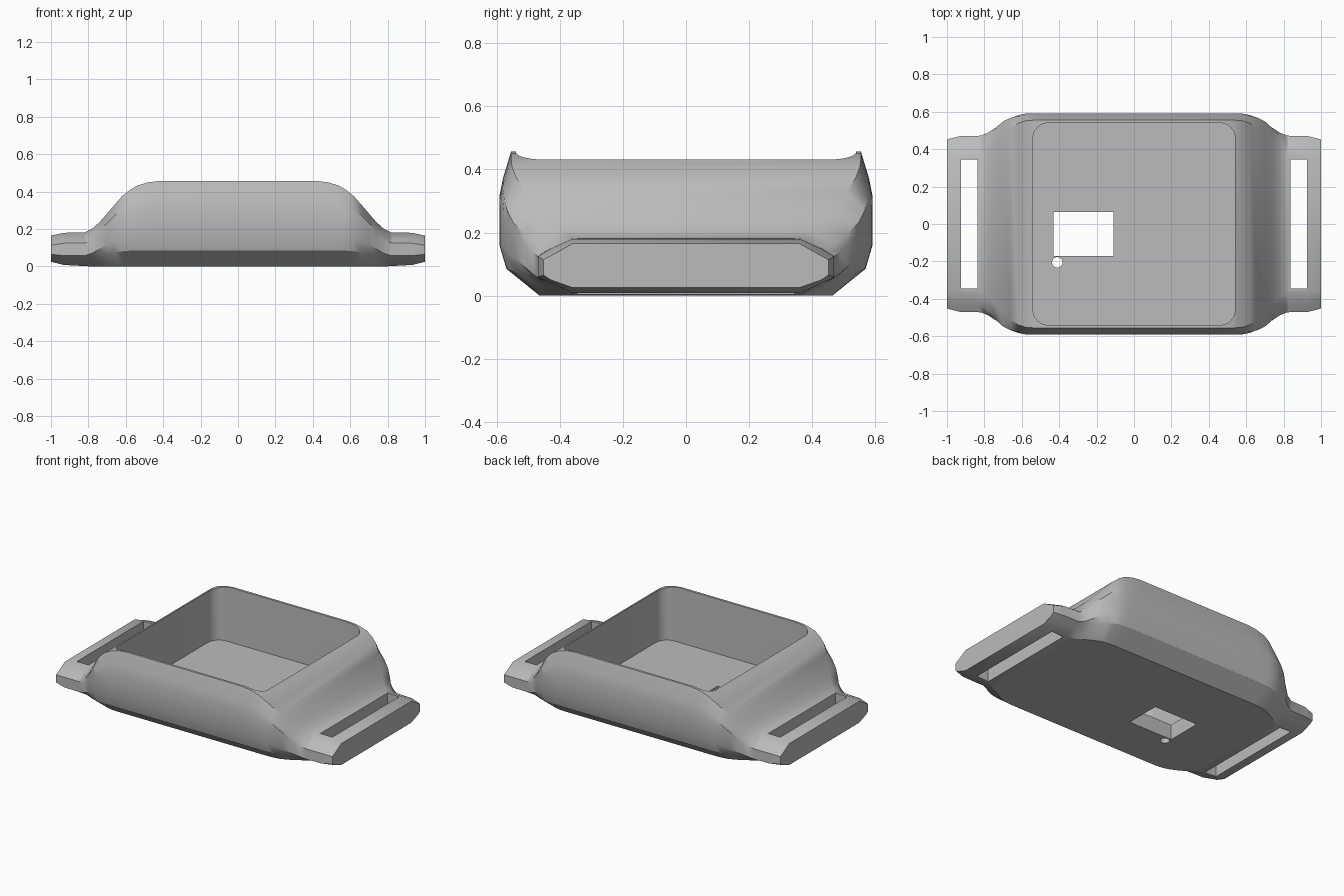
import bpy, bmesh, math
from mathutils import Matrix

cube = bpy.data.objects.get("Cube")
if cube:
    bpy.data.objects.remove(cube, do_unlink=True)

GREY = (0.5, 0.5, 0.5, 1.0)
grey = bpy.data.materials.new("plain grey")
grey.use_nodes = True
grey.diffuse_color = GREY
grey.node_tree.nodes["Principled BSDF"].inputs["Base Color"].default_value = GREY


def make_object(name, bm):
    bmesh.ops.recalc_face_normals(bm, faces=bm.faces)
    mesh = bpy.data.meshes.new(name)
    bm.to_mesh(mesh)
    bm.free()
    mesh.materials.append(grey)
    obj = bpy.data.objects.new(name, mesh)
    bpy.context.collection.objects.link(obj)
    return obj


def box(name, x0, x1, y0, y1, z0, z1, radius=0):
    bm = bmesh.new()
    size = Matrix.Diagonal((x1 - x0, y1 - y0, z1 - z0, 1))
    centre = Matrix.Translation(((x0 + x1) / 2, (y0 + y1) / 2, (z0 + z1) / 2))
    bmesh.ops.create_cube(bm, size=1, matrix=centre @ size)
    if radius:
        upright = [e for e in bm.edges if abs(e.verts[0].co.z - e.verts[1].co.z) > 0.01]
        bmesh.ops.bevel(bm, geom=upright, offset=radius, segments=8,
                        profile=0.5, affect='EDGES')
    return make_object(name, bm)


def section(x, top, width, bottom):
    """Symmetric outline of the case at x, blending from body to strap tab."""
    k = min(1, (0.592 - width) / 0.122)

    def mix(body, tab):
        return body + (tab - body) * k

    shoulder = 0.69 * top
    half = [
        (mix(0.465, 0.36), bottom),
        (mix(0.57, 0.43), mix(0.085, 0.035) + bottom * 0.6),
        (width, mix(0.16, 0.055) + bottom * 0.4),
        (width, shoulder),
        (mix(0.58, width - 0.04), shoulder + (top - shoulder) * 0.42),
        (mix(0.555, 0.36), top),
    ]
    ring = half + [(-y, z) for y, z in reversed(half)]
    return [(x, y, z) for y, z in ring]


# Case body: top height, half width and underside along half its length
stations = [
    (0.20, 0.457, 0.592, 0), (0.42, 0.457, 0.592, 0), (0.48, 0.45, 0.592, 0),
    (0.54, 0.432, 0.592, 0), (0.58, 0.408, 0.59, 0), (0.62, 0.375, 0.582, 0),
    (0.66, 0.33, 0.565, 0), (0.70, 0.283, 0.542, 0), (0.74, 0.237, 0.514, 0),
    (0.78, 0.201, 0.488, 0), (0.82, 0.182, 0.472, 0.002), (0.93, 0.18, 0.47, 0.008),
    (1.0, 0.165, 0.452, 0.025),
]
mirrored = [(-s[0],) + s[1:] for s in reversed(stations)]
bm = bmesh.new()
rings = [[bm.verts.new(p) for p in section(*s)] for s in mirrored + stations]
for a, b in zip(rings, rings[1:]):
    for i in range(len(a)):
        j = (i + 1) % len(a)
        bm.faces.new((a[i], a[j], b[j], b[i]))
bm.faces.new(rings[0])
bm.faces.new(rings[-1])
case = make_object("case_body", bm)

# Openings: pocket, strap slots, window and pin hole
cutters = [
    box("pocket_cutter", -0.54, 0.54, -0.54, 0.54, 0.1, 0.7, radius=0.08),
    box("window_cutter", -0.43, -0.11, -0.17, 0.065, -0.1, 0.3),
]
for side, name in ((1, "left"), (-1, "right")):
    xs = sorted((side * 0.838, side * 0.924))
    cutters.append(box(name + "_slot_cutter", *xs, -0.345, 0.345, -0.1, 0.4))
bm = bmesh.new()
bmesh.ops.create_cone(bm, cap_ends=True, segments=24, radius1=0.028, radius2=0.028,
                      depth=0.4, matrix=Matrix.Translation((-0.41, -0.205, 0.1)))
cutters.append(make_object("pin_hole_cutter", bm))

bpy.ops.object.select_all(action='DESELECT')
bpy.context.view_layer.objects.active = case
case.select_set(True)
for cutter in cutters:
    cutter.hide_render = True
    mod = case.modifiers.new(cutter.name, 'BOOLEAN')
    mod.operation = 'DIFFERENCE'
    mod.solver = 'EXACT'
    mod.object = cutter
    bpy.ops.object.modifier_apply(modifier=mod.name)
    bpy.data.objects.remove(cutter, do_unlink=True)

bpy.ops.object.shade_smooth_by_angle(angle=math.radians(28))
